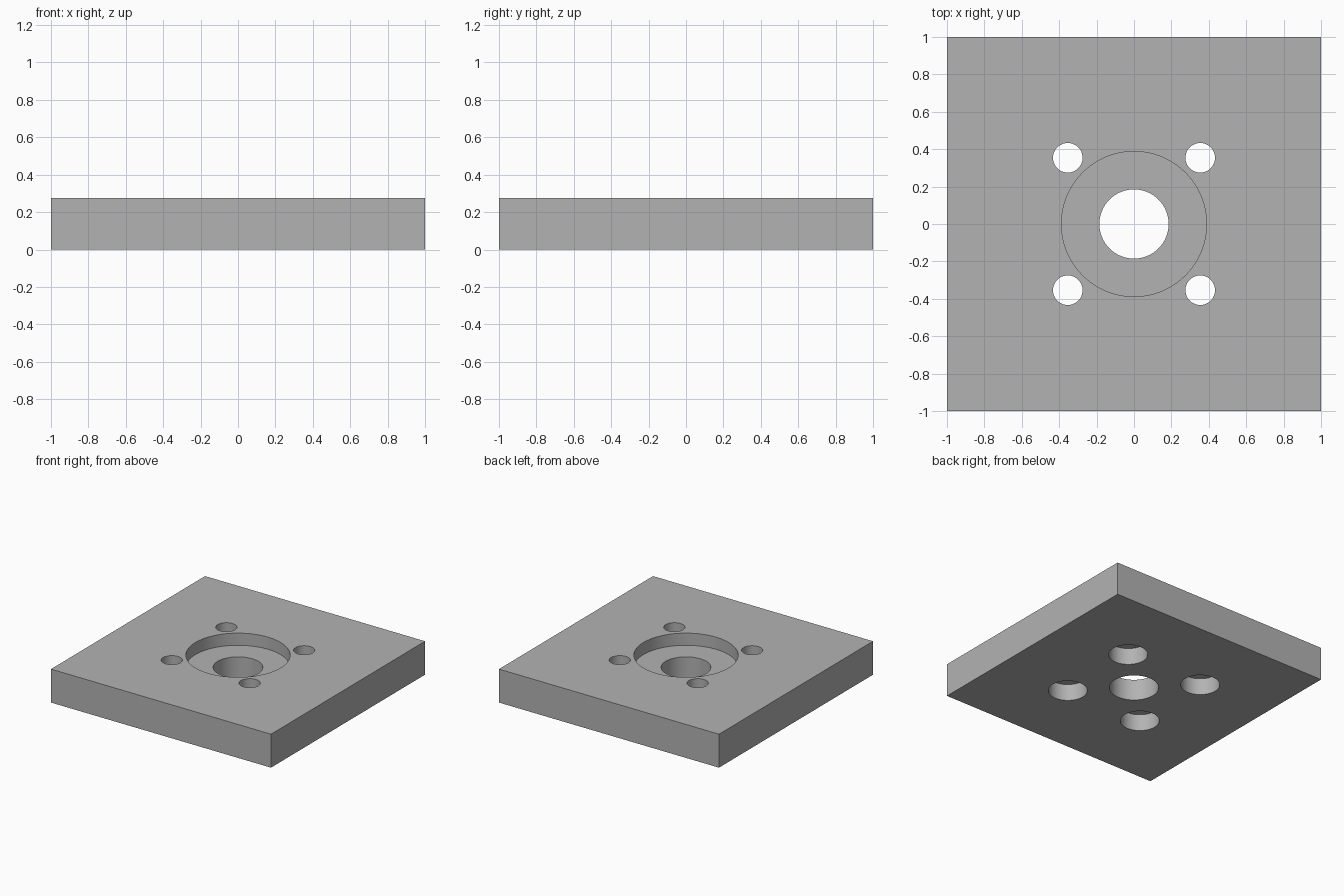
import bpy
import math

cube = bpy.data.objects.get("Cube")
if cube:
    bpy.data.objects.remove(cube, do_unlink=True)

SIZE, THICK = 2.0, 0.275
BOLT = 0.354

grey = bpy.data.materials.new("plain grey")
grey.use_nodes = True
colour = (0.45, 0.45, 0.45, 1)
grey.diffuse_color = colour
grey.node_tree.nodes["Principled BSDF"].inputs["Base Color"].default_value = colour

# Square plate
bpy.ops.mesh.primitive_cube_add(size=1, location=(0, 0, THICK / 2))
plate = bpy.context.object
plate.name = "mounting_plate"
plate.scale = (SIZE, SIZE, THICK)
bpy.ops.object.transform_apply(location=True, scale=True)
plate.data.materials.append(grey)


def drill(name, x, y, radius, bottom, top):
    """Cut a round hole between two heights."""
    bpy.ops.mesh.primitive_cylinder_add(
        vertices=96, radius=radius, depth=top - bottom,
        location=(x, y, (top + bottom) / 2))
    cutter = bpy.context.object
    cutter.name = name
    cutter.data.materials.append(grey)
    cutter.hide_render = True
    bpy.context.view_layer.objects.active = plate
    cut = plate.modifiers.new(name, 'BOOLEAN')
    cut.operation = 'DIFFERENCE'
    cut.solver = 'EXACT'
    cut.object = cutter
    bpy.ops.object.modifier_apply(modifier=cut.name)
    bpy.data.objects.remove(cutter, do_unlink=True)


# Central bore with a round recess on top
drill("centre_bore", 0, 0, 0.185, -0.1, THICK + 0.1)
drill("centre_recess", 0, 0, 0.388, THICK - 0.1, THICK + 0.1)

# Four bolt holes, counterbored from below
for sx in (-1, 1):
    for sy in (-1, 1):
        drill("bolt_hole", sx * BOLT, sy * BOLT, 0.079, -0.1, THICK + 0.1)
        drill("bolt_counterbore", sx * BOLT, sy * BOLT, 0.147, -0.1, THICK / 2)

# Smooth bores with crisp rims
bpy.ops.object.select_all(action='DESELECT')
plate.select_set(True)
bpy.context.view_layer.objects.active = plate
bpy.ops.object.shade_smooth_by_angle(angle=math.radians(30))
